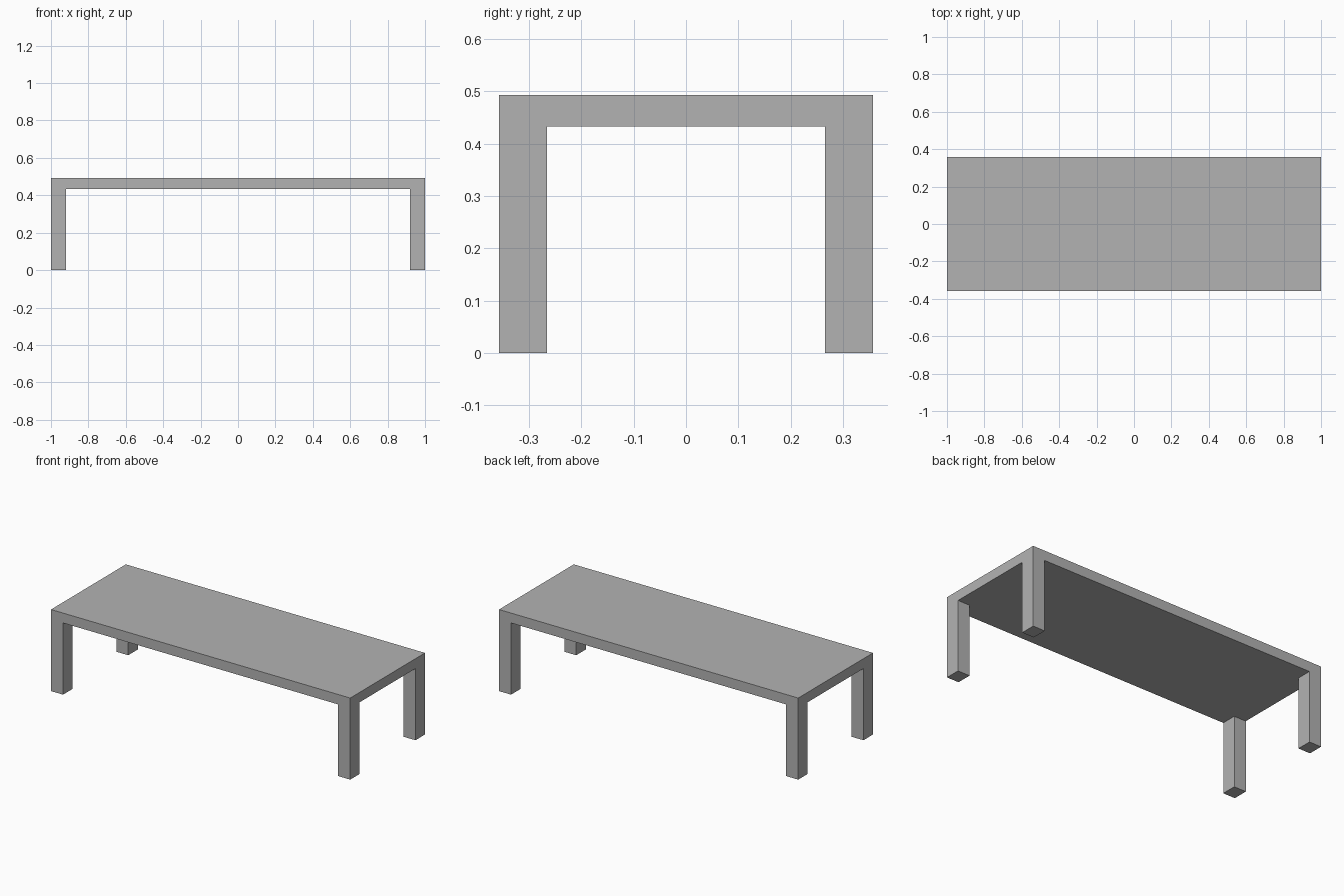
import bpy
import bmesh

cube = bpy.data.objects.get("Cube")
if cube:
    bpy.data.objects.remove(cube, do_unlink=True)

HALF_X, HALF_Y = 1.0, 0.357
LEG_X, LEG_Y = 0.08, 0.091
UNDERSIDE, TOP = 0.433, 0.493

# Single flat grey
grey = bpy.data.materials.new("mid_grey")
grey.use_nodes = True
colour = (0.45, 0.45, 0.45, 1)
grey.diffuse_color = colour
bsdf = next(n for n in grey.node_tree.nodes if n.type == "BSDF_PRINCIPLED")
bsdf.inputs["Base Color"].default_value = colour

# Tabletop slab
bm = bmesh.new()
bmesh.ops.create_cube(bm, size=1)
for v in bm.verts:
    v.co.x *= 2 * HALF_X
    v.co.y *= 2 * HALF_Y
    v.co.z = TOP if v.co.z > 0 else UNDERSIDE

# Cut the underside along the inner edges of the legs
cuts = [((s * (HALF_X - LEG_X), 0, 0), (1, 0, 0)) for s in (-1, 1)]
cuts += [((0, s * (HALF_Y - LEG_Y), 0), (0, 1, 0)) for s in (-1, 1)]
for point, normal in cuts:
    geom = bm.verts[:] + bm.edges[:] + bm.faces[:]
    bmesh.ops.bisect_plane(bm, geom=geom, plane_co=point, plane_no=normal)

# Legs: pull the four corner faces down to the ground
corners = []
for f in bm.faces:
    c = f.calc_center_median()
    if f.normal.z < -0.9 and abs(c.x) > HALF_X - LEG_X and abs(c.y) > HALF_Y - LEG_Y:
        corners.append(f)
for f in bmesh.ops.extrude_discrete_faces(bm, faces=corners)["faces"]:
    for v in f.verts:
        v.co.z = 0

# Merge coplanar faces so every side is one clean surface
bmesh.ops.remove_doubles(bm, verts=bm.verts, dist=0.0001)
bmesh.ops.dissolve_limit(bm, angle_limit=0.01, verts=bm.verts, edges=bm.edges)
bmesh.ops.recalc_face_normals(bm, faces=bm.faces)

mesh = bpy.data.meshes.new("table_top_with_legs")
bm.to_mesh(mesh)
bm.free()
mesh.materials.append(grey)
table = bpy.data.objects.new("table_top_with_legs", mesh)
bpy.context.collection.objects.link(table)
